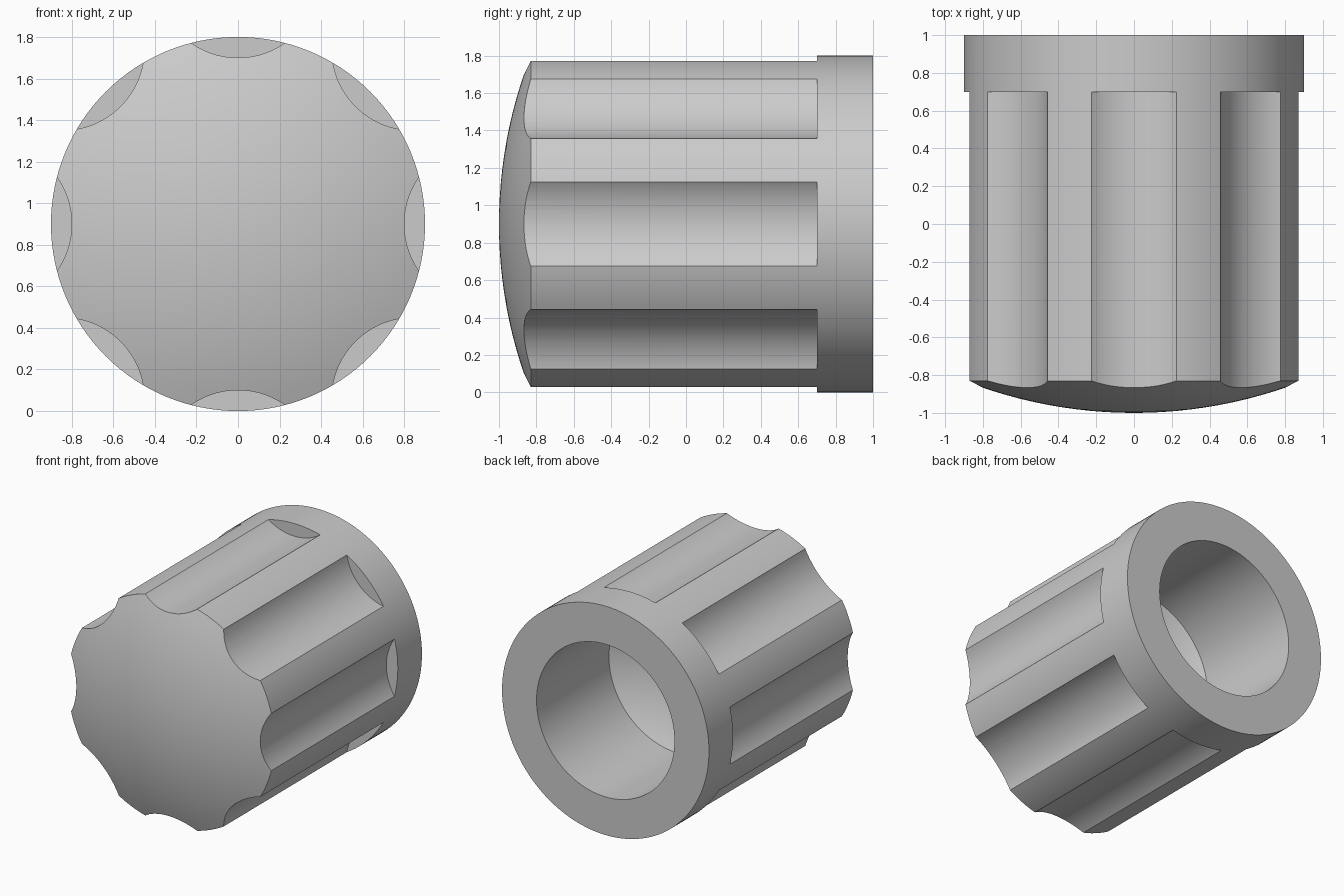
import bpy
import bmesh
from math import sin, cos, pi, radians, sqrt
from mathutils import Matrix, Vector

cube = bpy.data.objects.get("Cube")
if cube:
    bpy.data.objects.remove(cube, do_unlink=True)

RADIUS = 0.9
BORE = 0.6
RIM_Y = -0.83       # where the domed face meets the side
FLUTE_END = 0.7
FLUTE_R = 0.392
FLUTE_DEPTH_R = 0.8
CENTRE = Vector((0, 0, RADIUS))


def add_object(name, bm):
    bmesh.ops.recalc_face_normals(bm, faces=bm.faces)
    mesh = bpy.data.meshes.new(name)
    bm.to_mesh(mesh)
    bm.free()
    obj = bpy.data.objects.new(name, mesh)
    bpy.context.collection.objects.link(obj)
    return obj


def lathe(profile, steps):
    """Spin (radius, y) points about the knob axis."""
    bm = bmesh.new()
    verts = [bm.verts.new((r, y, RADIUS)) for r, y in profile]
    edges = [bm.edges.new(pair) for pair in zip(verts, verts[1:])]
    bmesh.ops.spin(bm, geom=verts + edges, cent=CENTRE, axis=(0, 1, 0),
                   angle=2 * pi, steps=steps, use_merge=True)
    bmesh.ops.remove_doubles(bm, verts=bm.verts, dist=1e-4)
    return bm


# Grey plastic
grey = bpy.data.materials.new("grey")
grey.use_nodes = True
colour = (0.6, 0.6, 0.6, 1)
grey.diffuse_color = colour
grey.node_tree.nodes["Principled BSDF"].inputs["Base Color"].default_value = colour

# Knob body: domed face, straight side, blind bore with a drilled conical end
sag = RIM_Y + 1
dome_r = (RADIUS ** 2 + sag ** 2) / (2 * sag)
dome = []
for i in range(13):
    r = RADIUS * i / 12
    dome.append((r, -1 + dome_r - sqrt(dome_r ** 2 - r ** 2)))
bore_floor = 0.1
cone_tip = bore_floor - BORE * sin(radians(30)) / cos(radians(30))
profile = dome + [(RADIUS, 1), (BORE, 1), (BORE, bore_floor), (0, cone_tip)]
knob = add_object("fluted_knob", lathe(profile, 128))
knob.data.materials.append(grey)

# Eight round grip flutes that stop short of the collar
bm = bmesh.new()
start = -1.3
for i in range(8):
    a = i * pi / 4
    out = FLUTE_DEPTH_R + FLUTE_R
    place = Matrix.Translation(CENTRE + Vector((out * cos(a), (start + FLUTE_END) / 2, out * sin(a))))
    # spin each cutter so a vertex line sits at the flute's deepest point
    turn = Matrix.Rotation(-a, 4, 'Y') @ Matrix.Rotation(pi / 2, 4, 'X')
    bmesh.ops.create_cone(bm, cap_ends=True, segments=96, radius1=FLUTE_R,
                          radius2=FLUTE_R, depth=FLUTE_END - start, matrix=place @ turn)
cutter = add_object("flute_cutter", bm)
cutter.hide_render = True
cutter.data.materials.append(grey)

cut = knob.modifiers.new("flutes", 'BOOLEAN')
cut.operation = 'DIFFERENCE'
cut.solver = 'EXACT'
cut.object = cutter

bpy.ops.object.select_all(action='DESELECT')
knob.select_set(True)
bpy.context.view_layer.objects.active = knob
bpy.ops.object.modifier_apply(modifier=cut.name)
bpy.data.objects.remove(cutter, do_unlink=True)
bpy.ops.object.shade_smooth_by_angle(angle=radians(22))
